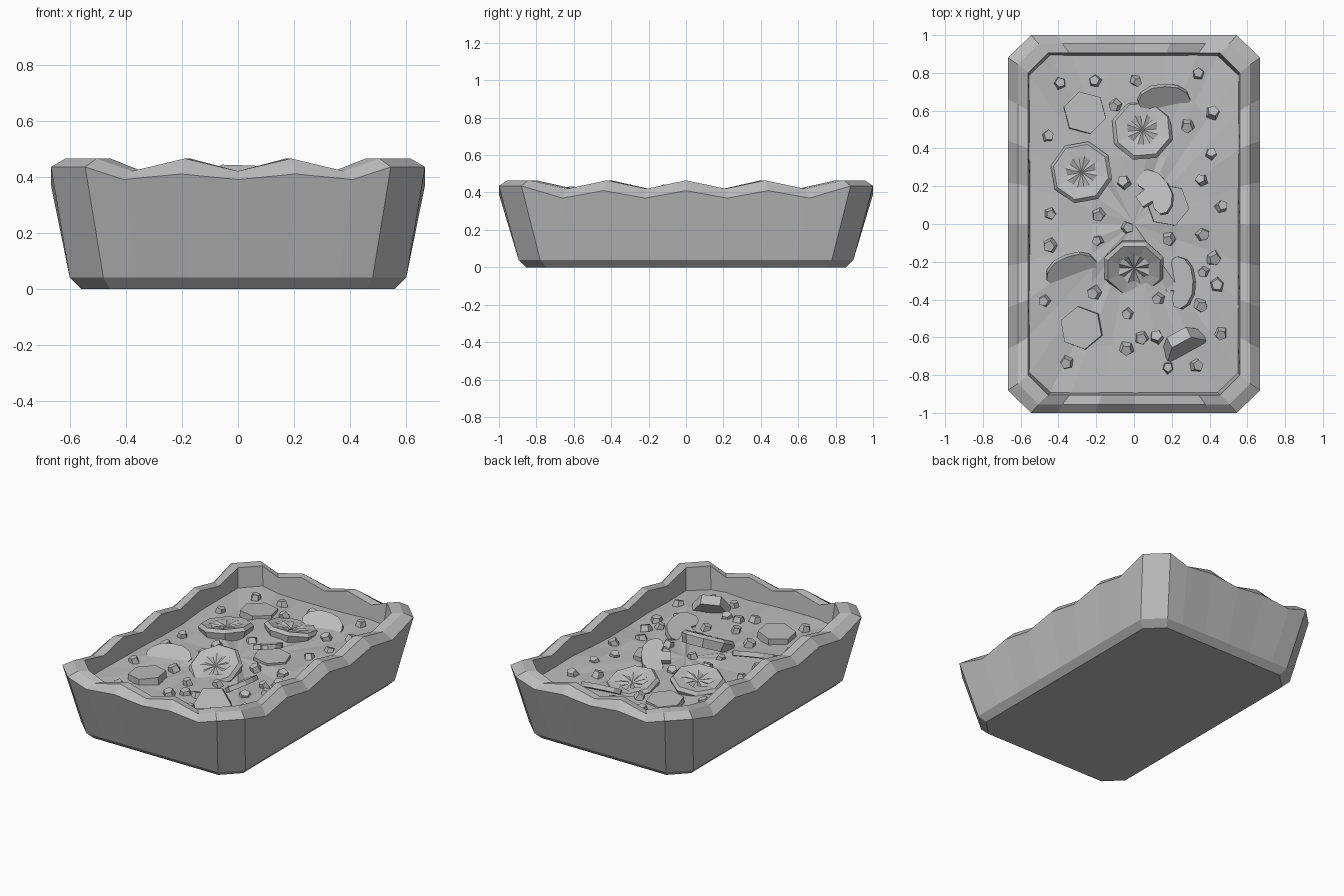
import bpy, bmesh, math, random
from mathutils import Vector, Matrix

random.seed(4)
cube = bpy.data.objects.get("Cube")
if cube:
    bpy.data.objects.remove(cube, do_unlink=True)

GREY = (0.5, 0.5, 0.5, 1)
mat = bpy.data.materials.new("plain grey")
mat.use_nodes = True
mat.diffuse_color = GREY
mat.node_tree.nodes["Principled BSDF"].inputs["Base Color"].default_value = GREY


def finish(bm, name):
    bmesh.ops.recalc_face_normals(bm, faces=bm.faces)
    mesh = bpy.data.meshes.new(name)
    bm.to_mesh(mesh)
    bm.free()
    mesh.materials.append(mat)
    obj = bpy.data.objects.new(name, mesh)
    bpy.context.collection.objects.link(obj)
    return obj


def pose(obj, loc, normal=(0, 0, 1), spin=0):
    """Tilt an object so its top faces the given direction."""
    tilt = Vector((0, 0, 1)).rotation_difference(Vector(normal).normalized())
    obj.matrix_world = (Matrix.Translation(loc) @ tilt.to_matrix().to_4x4()
                        @ Matrix.Rotation(math.radians(spin), 4, 'Z'))


def bridge(bm, low, high):
    n = len(low)
    for i in range(n):
        j = (i + 1) % n
        bm.faces.new((low[i], low[j], high[j], high[i]))


def polygon(n, r, z, jitter=0):
    out = []
    for i in range(n):
        a = math.tau * (i + 0.5) / n
        q = r * (1 + random.uniform(-jitter, jitter))
        out.append((q * math.cos(a), q * math.sin(a), z))
    return out


def prism(name, bottom, top):
    bm = bmesh.new()
    low, high = ([bm.verts.new(p) for p in loop] for loop in (bottom, top))
    bridge(bm, low, high)
    bm.faces.new(low[::-1])
    bm.faces.new(high)
    return finish(bm, name)


SHORT = (1, 0.75, 0.375, 0, -0.375, -0.75)
LONG = (1, 0.75, 0.5, 0.25, 0, -0.25, -0.5, -0.75)


def tray_loop(hx, hy, ax, ay, corner, peak=None, dip_short=None, dip_long=None):
    """Chamfered rectangle whose height waves along each side."""
    def height(i, dip):
        if peak is None or i == 0:
            return corner
        return dip if i % 2 else peak
    half = [(hx, -ay * t, height(i, dip_long)) for i, t in enumerate(LONG)]
    half.append((hx, ay, corner))
    half += [(ax * t, hy, height(i, dip_short)) for i, t in enumerate(SHORT)]
    half.append((-ax, hy, corner))
    return half + [(-x, -y, z) for x, y, z in half]


# Tray: outside wall, bevelled wavy rim, inside wall
bm = bmesh.new()
loops = [tray_loop(0.56, 0.855, 0.455, 0.75, 0),
         tray_loop(0.60, 0.895, 0.48, 0.78, 0.04),
         tray_loop(0.667, 1.0, 0.545, 0.88, 0.435, 0.41, 0.39, 0.37),
         tray_loop(0.615, 0.955, 0.505, 0.845, 0.465, 0.465, 0.42, 0.42),
         tray_loop(0.56, 0.905, 0.455, 0.80, 0.465, 0.465, 0.42, 0.42),
         tray_loop(0.55, 0.89, 0.44, 0.785, 0.30)]
rings = [[bm.verts.new(p) for p in loop] for loop in loops]
for a, b in zip(rings, rings[1:]):
    bridge(bm, a, b)
bm.faces.new(rings[0])
bm.faces.new(rings[-1])
finish(bm, "tray")

# Filling: uneven faceted surface
bm = bmesh.new()
edge = tray_loop(0.553, 0.894, 0.445, 0.788, 0.33)
rings = []
for scale in (1, 0.72, 0.4):
    rings.append([bm.verts.new((x * scale, y * scale, z + random.uniform(-0.016, 0.012)))
                  for x, y, z in edge])
for a, b in zip(rings, rings[1:]):
    bridge(bm, a, b)
centre = bm.verts.new((0, 0, 0.33))
inner = rings[-1]
for i, v in enumerate(inner):
    bm.faces.new((v, inner[(i + 1) % len(inner)], centre))
finish(bm, "filling")


# Vegetable slices: octagons with a sunken, creased star
def round_slice(name, loc, normal, spin):
    bm = bmesh.new()
    levels = ((0.15, -0.07), (0.168, -0.015), (0.15, 0.005), (0.115, 0))
    rings = [[bm.verts.new(p) for p in polygon(8, r, z)] for r, z in levels]
    for a, b in zip(rings, rings[1:]):
        bridge(bm, a, b)
    bm.faces.new(rings[0])
    hub = bm.verts.new((0, 0, -0.014))
    rim = rings[-1]
    for i, v in enumerate(rim):
        w = rim[(i + 1) % 8]
        groove_dir = v.co.lerp(w.co, 0.5)
        groove = bm.verts.new(groove_dir * 0.72 - Vector((0, 0, 0.016)))
        left = bm.verts.new(v.co * 0.75 + Vector((0, 0, 0.004)))
        right = bm.verts.new(w.co * 0.75 + Vector((0, 0, 0.004)))
        bm.faces.new((v, w, right, groove, left))
        bm.faces.new((left, groove, hub))
        bm.faces.new((groove, right, hub))
    bmesh.ops.remove_doubles(bm, verts=bm.verts, dist=0.0005)
    pose(finish(bm, name), loc, normal, spin)


round_slice("front_round_slice", (0.0, -0.24, 0.375), (0.03, -0.5, 1), 0)
round_slice("left_round_slice", (-0.28, 0.275, 0.37), (-0.12, 0.12, 1), 10)
round_slice("back_round_slice", (0.045, 0.5, 0.355), (0.05, 0.22, 1), 5)

# Hexagonal chunks
CHUNKS = (((-0.26, 0.59, 0.35), (0, 0.05, 1), 15), ((-0.28, -0.55, 0.365), (-0.08, 0, 1), 10),
          ((0.18, 0.1, 0.35), (0.05, 0, 1), 20), ((0.28, -0.67, 0.345), (0.45, -0.9, 0.6), 0))
for i, (loc, normal, spin) in enumerate(CHUNKS):
    chunk = prism(f"hexagonal_chunk_{i + 1}", polygon(6, 0.118, -0.07), polygon(6, 0.115, 0))
    pose(chunk, loc, normal, spin)

# Mushroom slices: mirrored cap and stem outline
HALF = ((0.035, -0.09), (0.04, -0.03), (0.08, -0.045), (0.125, -0.035),
        (0.14, 0), (0.12, 0.045), (0.07, 0.08))
outline = list(HALF) + [(0, 0.09)] + [(-x, y) for x, y in reversed(HALF)]
MUSHROOMS = (((0.16, 0.65, 0.345), (0.1, -0.6, 1), 0), ((-0.33, -0.25, 0.35), (0.2, -0.5, 1), 20),
             ((0.1, 0.17, 0.38), (-0.3, 0.3, 1), -55), ((0.235, -0.31, 0.35), (-0.6, 0.1, 1), -85))
for i, (loc, normal, spin) in enumerate(MUSHROOMS):
    piece = prism(f"mushroom_slice_{i + 1}", [(x, y, -0.03) for x, y in outline],
                  [(x, y, 0) for x, y in outline])
    pose(piece, loc, normal, spin)

# Scattered small pentagonal crumbs
CRUMBS = ((-.39, .75), (-.21, .76), (.02, .75), (.34, .8), (.42, .6), (-.11, .62), (.28, .51),
          (.41, .38), (-.45, .47), (-.06, .23), (.35, .24), (.47, .1), (-.44, .05), (-.19, .04),
          (-.03, -.02), (.37, -.06), (.18, -.09), (-.45, -.12), (-.2, -.09), (.43, -.19),
          (.36, -.26), (.44, -.32), (-.48, -.41), (-.22, -.37), (.12, -.4), (.36, -.44),
          (-.04, -.48), (.46, -.59), (.04, -.61), (.12, -.59), (-.04, -.67), (-.36, -.74),
          (.18, -.76), (.34, -.75))
for i, (x, y) in enumerate(CRUMBS):
    r = random.uniform(0.032, 0.042)
    crumb = prism(f"crumb_{i + 1}", polygon(5, r, -0.04, 0.12), polygon(5, r * 0.75, 0, 0.08))
    lean = (random.uniform(-0.4, 0.4), random.uniform(-0.4, 0.4), 1)
    pose(crumb, (x, y, 0.357), lean, random.uniform(0, 360))
